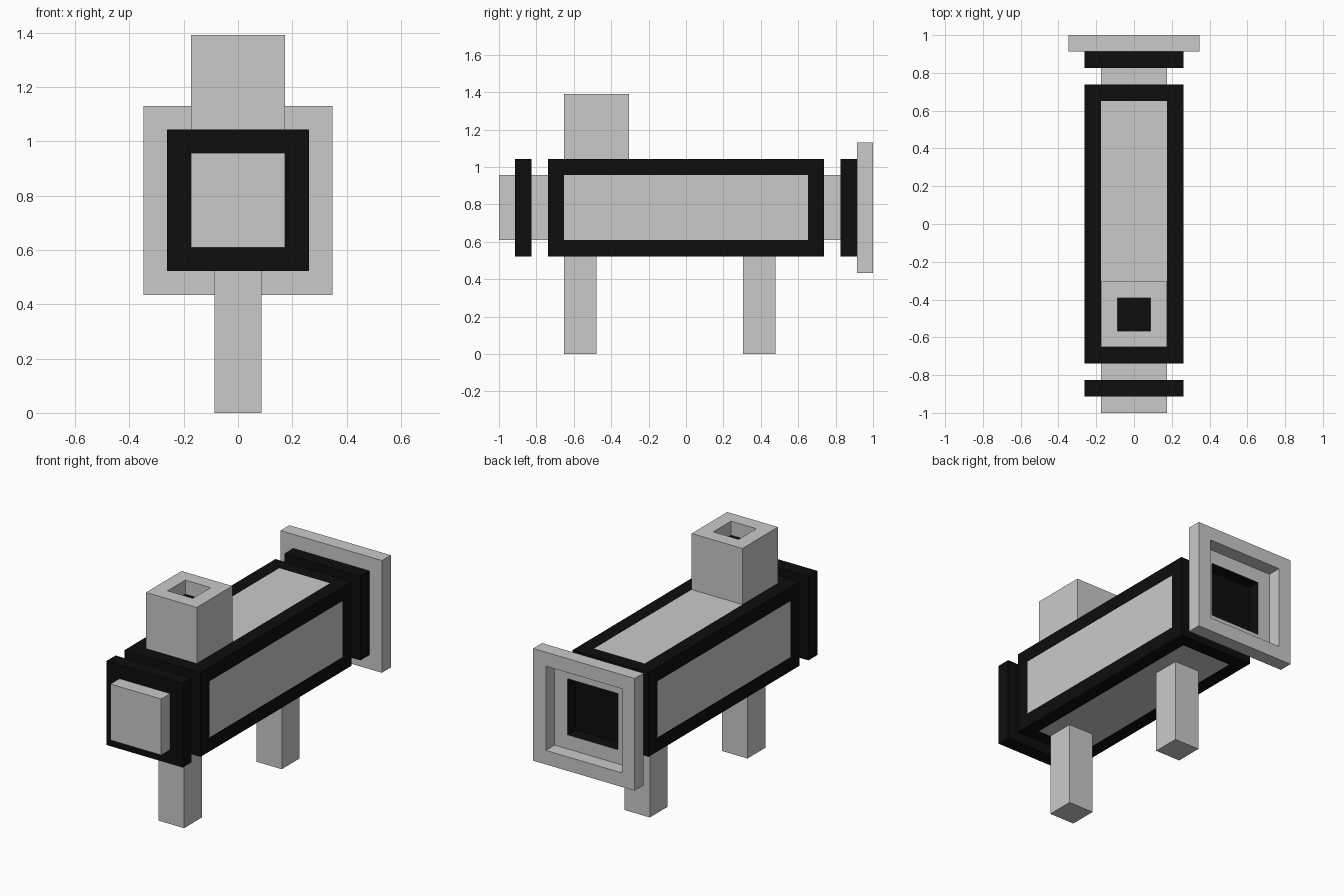
import bpy, bmesh
from mathutils import Vector

if "Cube" in bpy.data.objects:
    bpy.data.objects.remove(bpy.data.objects["Cube"])

U = 2 / 23          # modelling unit: the whole length is 23 units
MID = 9             # height of the barrel axis, in units


def material(name, value):
    m = bpy.data.materials.new(name)
    m.diffuse_color = (value, value, value, 1)
    m.use_nodes = True
    m.node_tree.nodes["Principled BSDF"].inputs["Base Color"].default_value = m.diffuse_color
    return m


GREY = material("light_grey", 0.59)
BLACK = material("black", 0.004)


def facing(bm, direction):
    d = Vector(direction)
    return max(bm.faces, key=lambda f: f.normal.dot(d))


def box(name, lo, hi, mats, edit=None):
    """Box between two corners given in units, with an optional bmesh edit."""
    bm = bmesh.new()
    bmesh.ops.create_cube(bm, size=1)
    for v in bm.verts:
        v.co = [(lo[i] if v.co[i] < 0 else hi[i]) * U for i in range(3)]
    bm.normal_update()
    if edit:
        edit(bm)
    me = bpy.data.meshes.new(name)
    bm.to_mesh(me)
    bm.free()
    for m in mats:
        me.materials.append(m)
    ob = bpy.data.objects.new(name, me)
    bpy.context.collection.objects.link(ob)
    return ob


def inset(bm, face, width):
    bmesh.ops.inset_region(bm, faces=[face], thickness=width * U, use_even_offset=True)
    return face


def sink(bm, face, depth):
    """Push a face inwards, leaving walls behind; returns walls and floor."""
    move = face.normal * -depth * U
    ext = bmesh.ops.extrude_discrete_faces(bm, faces=[face])["faces"][0]
    bmesh.ops.translate(bm, verts=ext.verts, vec=move)
    walls = {f for e in ext.edges for f in e.link_faces if f is not ext}
    return walls, ext


# Black barrel with a grey panel set in each long side
def panels(bm):
    for d in ((1, 0, 0), (-1, 0, 0), (0, 0, 1), (0, 0, -1)):
        inset(bm, facing(bm, d), 1).material_index = 1


box("barrel", (-3, -8.5, MID - 3), (3, 8.5, MID + 3), (BLACK, GREY), panels)


# Rear collar: grey ring on the back around a black bore
def bore(bm):
    face = facing(bm, (0, 1, 0))
    inset(bm, face, 1)
    for f in bm.faces:
        if f is not face and f.calc_center_median().y > 10.45 * U:
            f.material_index = 1
    sink(bm, face, 0.9)


box("front_collar", (-3, -10.5, MID - 3), (3, -9.5, MID + 3), (BLACK,))
box("rear_collar", (-3, 9.5, MID - 3), (3, 10.5, MID + 3), (BLACK, GREY), bore)

# Necks joining the collars to the barrel, and the nose
for name, y in (("front_neck", -9.5), ("rear_neck", 8.5), ("nose", -11.5)):
    box(name, (-2, y, MID - 2), (2, y + 1, MID + 2), (GREY,))

# Square rear flange frame: top and bottom rails plus side rails, one mesh
def flange_opening(bm):
    front, back = facing(bm, (0, -1, 0)), facing(bm, (0, 1, 0))
    for f in (front, back):
        inset(bm, f, 1)
    bmesh.ops.bridge_loops(bm, edges=list(front.edges) + list(back.edges))
    bmesh.ops.delete(bm, geom=[front, back], context='FACES_ONLY')
    bmesh.ops.recalc_face_normals(bm, faces=bm.faces)


box("rear_flange", (-4, 10.5, MID - 4), (4, 11.5, MID + 4), (GREY,), flange_opening)


# Square stack with a shallow black-floored opening
def stack_hole(bm):
    face = inset(bm, facing(bm, (0, 0, 1)), 1)
    _, floor = sink(bm, face, 1)
    floor.material_index = 1


box("stack", (-2, -7.5, MID + 3), (2, -3.5, MID + 7), (GREY, BLACK), stack_hole)

# Legs
for name, y in (("front_leg", -7.5), ("rear_leg", 3.5)):
    box(name, (-1, y, 0), (1, y + 2, MID - 3), (GREY,))
